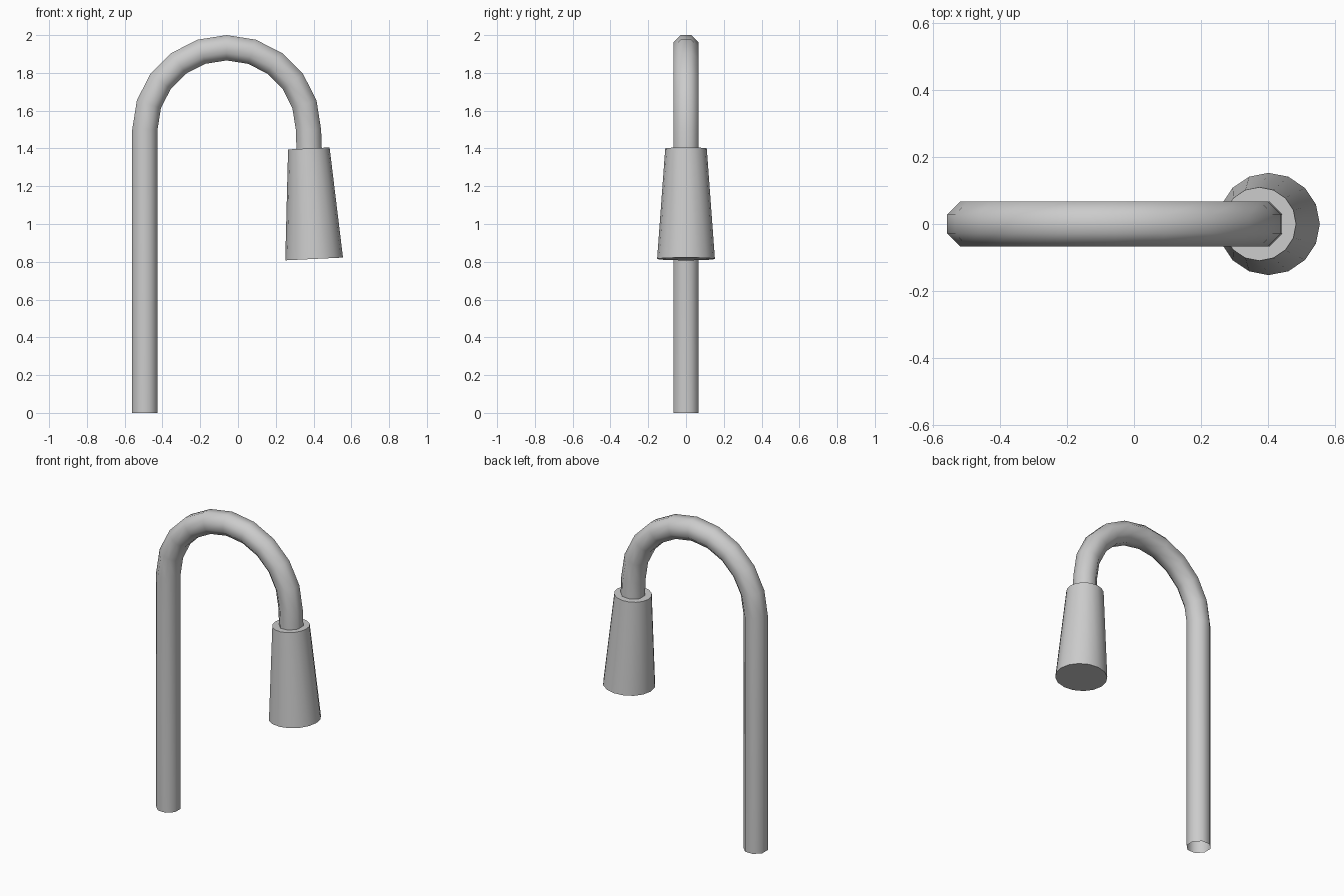
import bpy, bmesh, math
from mathutils import Vector

cube = bpy.data.objects.get("Cube")
if cube:
    bpy.data.objects.remove(cube, do_unlink=True)

metal = bpy.data.materials.new("grey metal")
GREY = (0.6, 0.6, 0.6, 1)
metal.use_nodes = True
metal.diffuse_color = GREY
metal.node_tree.nodes["Principled BSDF"].inputs["Base Color"].default_value = GREY


def sweep(name, rings, sides, phase, caps):
    """Loft circles given as (centre, outward direction, radius) in the xz plane."""
    bm = bmesh.new()
    loops = []
    for centre, out, radius in rings:
        out = Vector(out).normalized()
        loop = []
        for i in range(sides):
            a = (i + phase) * math.tau / sides
            offset = out * math.cos(a) + Vector((0, 1, 0)) * math.sin(a)
            loop.append(bm.verts.new(Vector(centre) + offset * radius))
        loops.append(loop)
    for lower, upper in zip(loops, loops[1:]):
        for i in range(sides):
            j = (i + 1) % sides
            bm.faces.new((lower[i], lower[j], upper[j], upper[i]))
    if caps:
        bm.faces.new(loops[0])
        bm.faces.new(loops[-1])
    bmesh.ops.recalc_face_normals(bm, faces=bm.faces)
    mesh = bpy.data.meshes.new(name)
    bm.to_mesh(mesh)
    bm.free()
    mesh.materials.append(metal)
    obj = bpy.data.objects.new(name, mesh)
    bpy.context.collection.objects.link(obj)
    bpy.ops.object.select_all(action='DESELECT')
    obj.select_set(True)
    bpy.context.view_layer.objects.active = obj
    bpy.ops.object.shade_smooth_by_angle(angle=math.radians(50))
    return obj


# Bent pipe: open octagonal tube, straight post then a half-circle hook
BEND_X, BEND_Z, BEND_R, STEPS = -0.06, 1.5, 0.433, 10
PIPE_R = 0.067 / math.cos(math.pi / 8)
rings = [((BEND_X - BEND_R, 0, 0), (-1, 0, 0), PIPE_R)]
for k in range(STEPS + 1):
    a = math.pi * (1 - k / STEPS)
    out = Vector((math.cos(a), 0, math.sin(a)))
    rings.append((Vector((BEND_X, 0, BEND_Z)) + out * BEND_R, out, PIPE_R))
rings.append(((0.377, 0, 1.385), (1, 0, 0.04), PIPE_R))
sweep("curved_pipe", rings, 8, 0.5, False)

# Tapered shade hanging from the hook, tilted slightly outward
top, bottom = Vector((0.375, 0, 1.4)), Vector((0.403, 0, 0.815))
axis = bottom - top
side = (-axis.z, 0, axis.x)
sweep("tapered_shade", [(top, side, 0.11), (bottom, side, 0.153)], 16, 0, True)
